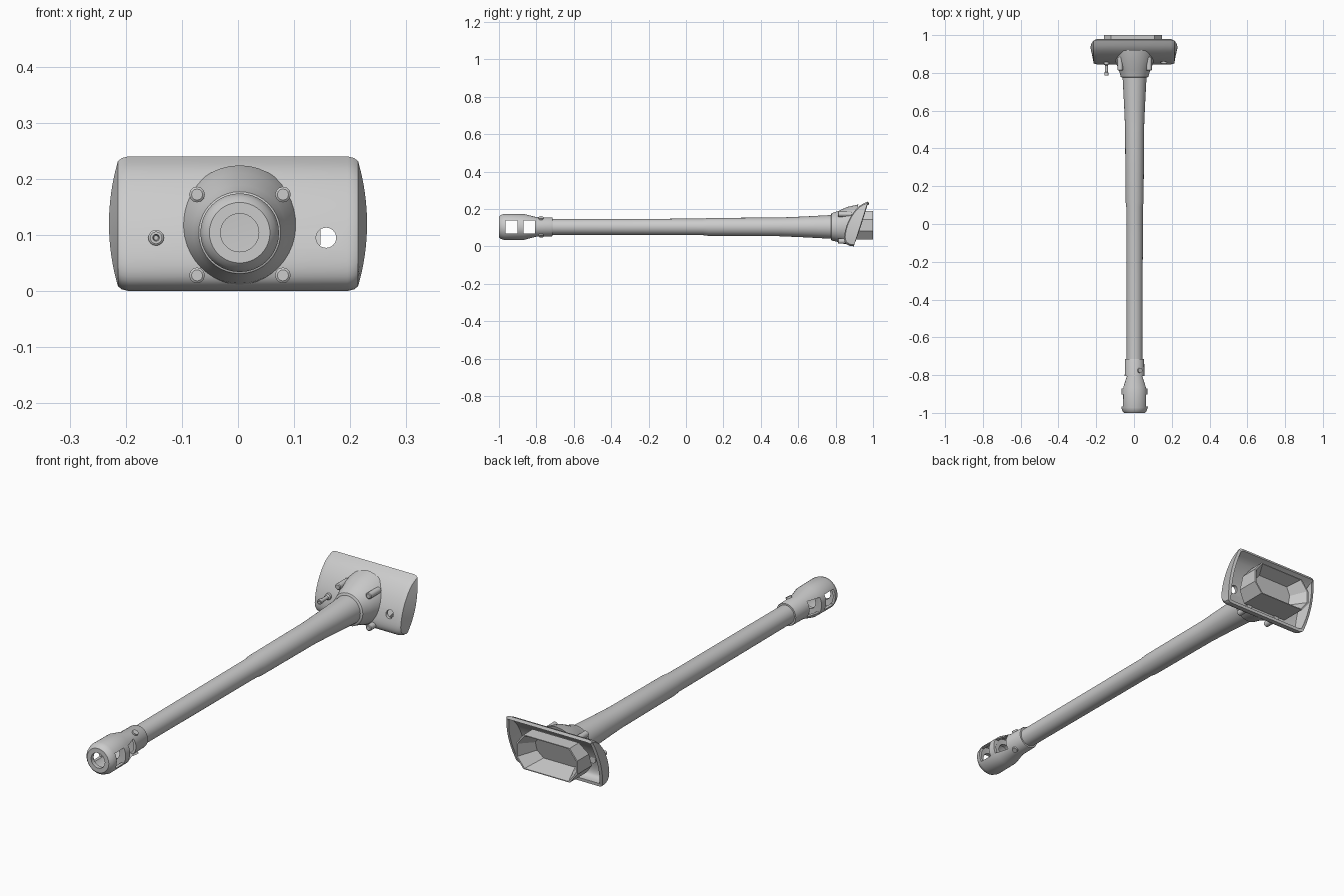
import bpy, bmesh, math
from mathutils import Vector

if "Cube" in bpy.data.objects:
    bpy.data.objects.remove(bpy.data.objects["Cube"])

CX, CZ = 0.003, 0.104          # gun axis
steel = bpy.data.materials.new("grey_steel")
steel.diffuse_color = (0.6, 0.6, 0.6, 1)
steel.use_nodes = True
steel.node_tree.nodes["Principled BSDF"].inputs["Base Color"].default_value = steel.diffuse_color


def finish(name, bm, angle=32, recalc=True):
    bmesh.ops.remove_doubles(bm, verts=bm.verts, dist=1e-5)
    if recalc:
        bmesh.ops.recalc_face_normals(bm, faces=bm.faces)
    me = bpy.data.meshes.new(name)
    bm.to_mesh(me)
    bm.free()
    me.materials.append(steel)
    ob = bpy.data.objects.new(name, me)
    bpy.context.collection.objects.link(ob)
    smooth(ob, angle)
    return ob


def smooth(ob, angle=32):
    bpy.ops.object.select_all(action='DESELECT')
    ob.select_set(True)
    bpy.context.view_layer.objects.active = ob
    if angle:
        bpy.ops.object.shade_smooth_by_angle(angle=math.radians(angle))


def loft(name, sections, cyclic=True, caps=True, angle=32):
    """Skin a list of equally long point rows."""
    bm = bmesh.new()
    rows = [[bm.verts.new(p) for p in s] for s in sections]
    n = len(rows[0])
    for a, b in zip(rows, rows[1:]):
        for i in range(n if cyclic else n - 1):
            j = (i + 1) % n
            bm.faces.new((a[i], a[j], b[j], b[i]))
    if caps:
        bm.faces.new(rows[0])
        bm.faces.new(rows[-1])
    return finish(name, bm, angle)


def ring(y, r, cx=CX, cz=CZ, shear=0, n=40):
    out = []
    for i in range(n):
        a = math.tau * i / n
        dz = r * math.sin(a)
        out.append((cx + r * math.cos(a), y + shear * dz, cz + dz))
    return out


def turned(name, profile, cx=CX, cz=CZ, n=40, caps=True):
    return loft(name, [ring(y, r, cx, cz, 0, n) for y, r in profile], caps=caps)


def box(name, lo, hi):
    bm = bmesh.new()
    bmesh.ops.create_cube(bm, size=1)
    for v in bm.verts:
        v.co = [(a + b) / 2 + c * (b - a) for a, b, c in zip(lo, hi, v.co)]
    return finish(name, bm, 0)


def cut(ob, cutters):
    for c in cutters:
        m = ob.modifiers.new("cut", 'BOOLEAN')
        m.object, m.operation, m.solver = c, 'DIFFERENCE', 'EXACT'
        c.hide_render = True
    bpy.context.view_layer.update()
    dg = bpy.context.evaluated_depsgraph_get()
    me = bpy.data.meshes.new_from_object(ob.evaluated_get(dg))
    ob.modifiers.clear()
    ob.data = me
    for c in cutters:
        bpy.data.objects.remove(c)
    smooth(ob)


# Barrel with a stepped sleeve and flared root
turned("barrel", [(-0.73, 0.042), (0.09, 0.044), (0.12, 0.048), (0.5, 0.050),
                  (0.62, 0.055), (0.79, 0.064), (0.86, 0.066)])

# Hollow muzzle brake with an inner baffle and side ports
brake = turned("muzzle_brake", [
    (-0.715, 0.0), (-0.715, 0.049), (-0.72, 0.051), (-0.80, 0.052), (-0.865, 0.069),
    (-0.972, 0.070), (-0.99, 0.064), (-1.0, 0.054), (-1.0, 0.034), (-0.982, 0.034),
    (-0.978, 0.058), (-0.898, 0.058), (-0.896, 0.034), (-0.876, 0.034),
    (-0.874, 0.056), (-0.86, 0.056), (-0.80, 0.040), (-0.798, 0.0)], caps=False)
cut(brake, [box("port_cutter", (-0.1, a, 0.070), (0.1, b, 0.139))
            for a, b in ((-0.966, -0.902), (-0.870, -0.806))])

# Clamp screws on the brake collar
for s in (1, -1):
    bm = bmesh.new()
    bmesh.ops.create_cone(bm, cap_ends=True, segments=16, radius1=0.013,
                          radius2=0.013, depth=0.03)
    d = Vector((0.03, 0, 0.05 * s)).normalized()
    q = d.to_track_quat('Z', 'Y')
    for v in bm.verts:
        v.co = q @ v.co + Vector((CX, -0.775, CZ)) + d * 0.044
    finish("clamp_screw", bm)

# Flared collar between barrel and shield
loft("barrel_collar", [ring(0.775, 0.066), ring(0.779, 0.073),
                       ring(0.815, 0.083, cz=0.106),
                       ring(0.85, 0.098, cz=0.112, shear=0.1),
                       ring(0.895, 0.107, cz=0.117, shear=0.25)])

# Collar bolts
for x in (-0.073, 0.080):
    for z in (0.172, 0.028):
        turned("collar_bolt", [(0.812, 0.010), (0.815, 0.014), (0.885, 0.014)], x, z, 12)

# Gun shield: curved plate with bulged ends, open at the back
ctrl = [(0.973, 0.240), (0.93, 0.218), (0.893, 0.178), (0.866, 0.130), (0.851, 0.085),
        (0.845, 0.045), (0.852, 0.018), (0.872, 0.004), (0.897, 0.0)]
arc = []
for i in range(len(ctrl) - 1):               # rounded subdivision of the profile
    p = [Vector(ctrl[max(0, min(len(ctrl) - 1, i + k))]) for k in (-1, 0, 1, 2)]
    for t in (0, 1 / 3, 2 / 3):
        arc.append(0.5 * (2 * p[1] + (p[2] - p[0]) * t
                          + (2 * p[0] - 5 * p[1] + 4 * p[2] - p[3]) * t * t
                          + (3 * p[1] - p[0] - 3 * p[2] + p[3]) * t ** 3))
arc.append(Vector(ctrl[-1]))
for p in arc:
    p.y = max(p.y, 0)
top, bottom = arc[0], arc[-1]
mid, chord = (top + bottom) / 2, (top - bottom)


def row(x, s):
    return [(x, *(mid + (p - mid) * s)) for p in arc]


def end_row(sign):
    out = []
    for p in arc:
        u = (p - mid).dot(chord) / chord.length_squared
        u = max(-0.5, min(0.5, u))
        q = mid + chord * u * 0.93
        out.append((sign * (0.214 + 0.016 * (1 - 4 * u * u)), *q))
    return out


shield = loft("gun_shield", [end_row(-1), row(-0.214, 0.93), row(-0.207, 0.975), row(-0.195, 1),
                             row(0.195, 1), row(0.207, 0.975), row(0.214, 0.93), end_row(1)],
              cyclic=False, caps=False)
front = max(shield.data.polygons, key=lambda f: f.area)
if front.normal.y > 0:
    shield.data.flip_normals()
sol = shield.modifiers.new("plate", 'SOLIDIFY')
sol.thickness, sol.offset = 0.014, -1
cut(shield, [turned("sight_cutter", [(0.7, 0.018), (1.1, 0.018)], 0.157, 0.095, 24)])

# Coaxial gun stub
turned("coaxial_gun", [(0.80, 0.004), (0.785, 0.006), (0.785, 0.011), (0.802, 0.011),
                       (0.805, 0.008), (0.84, 0.008), (0.845, 0.014), (0.872, 0.014)],
       -0.146, 0.095, 16)

# Eight-sided breech housing with a recessed back
BX, BZ = -0.006, 0.113
octagon = [(0.115, 0.077), (0.153, 0.03), (0.153, -0.03), (0.115, -0.077),
           (-0.115, -0.077), (-0.153, -0.03), (-0.153, 0.03), (-0.115, 0.077)]


def housing(s, y, slope=0):
    return [(BX + x * s, y + slope * z * s, BZ + z * s) for x, z in octagon]


loft("breech_housing", [housing(1, 0.907, 0.35), housing(1, 1.0), housing(0.95, 1.0),
                        housing(0.68, 0.925, 0.3)], angle=0)
